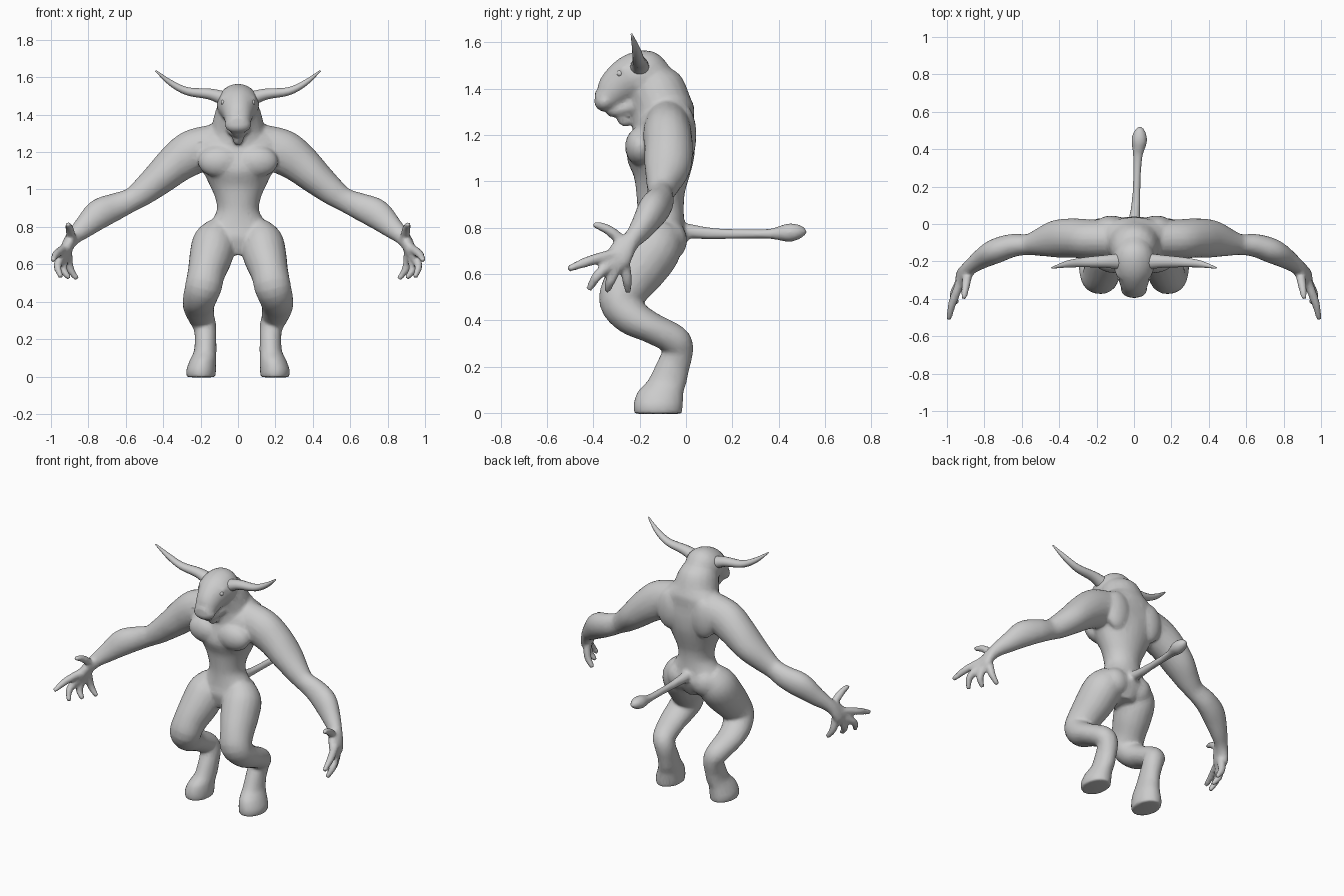
import bpy, bmesh
from mathutils import Vector, Matrix
from math import cos, sin, pi

X, Y, Z = Vector((1, 0, 0)), Vector((0, 1, 0)), Vector((0, 0, 1))


def spline(pts, steps=4):
    """Catmull-Rom through tuples of (x, y, z, half width, half depth)."""
    p = [pts[0]] + list(pts) + [pts[-1]]
    out = []
    for i in range(1, len(p) - 2):
        for k in range(steps):
            t = k / steps
            out.append([0.5 * (2 * b + (c - a) * t + (2 * a - 5 * b + 4 * c - d) * t * t
                               + (3 * b - a - 3 * c + d) * t ** 3)
                        for a, b, c, d in zip(p[i - 1], p[i], p[i + 1], p[i + 2])])
    return out + [list(pts[-1])]


def tube(bm, pts, ref, axis=None, sides=(1,), n=20):
    """Loft elliptical rings along a path; sides=(1, -1) also mirrors it."""
    path = spline(pts)
    for s in sides:
        rings = []
        for i, q in enumerate(path):
            a, b = path[max(i - 1, 0)], path[min(i + 1, len(path) - 1)]
            t = axis or (Vector(b[:3]) - Vector(a[:3])).normalized()
            u = (ref - t * ref.dot(t)).normalized()
            w = t.cross(u)
            ring = []
            for k in range(n):
                ang = 2 * pi * k / n
                c = Vector(q[:3]) + u * max(q[3], .003) * cos(ang) + w * max(q[4], .003) * sin(ang)
                ring.append(bm.verts.new((c.x * s, c.y, c.z)))
            rings.append(ring)
        for r0, r1 in zip(rings, rings[1:]):
            for k in range(n):
                bm.faces.new((r0[k], r0[(k + 1) % n], r1[(k + 1) % n], r1[k]))
        bm.faces.new(rings[0][::-1])
        bm.faces.new(rings[-1])


def blob(bm, loc, size, sides=(1, -1)):
    """Ellipsoid muscle, mirrored by default."""
    for s in sides:
        m = Matrix.Translation((loc[0] * s, loc[1], loc[2])) @ Matrix.Diagonal((*size, 1))
        bmesh.ops.create_uvsphere(bm, u_segments=20, v_segments=12, radius=1, matrix=m)


def finish(bm, name):
    bmesh.ops.recalc_face_normals(bm, faces=bm.faces[:])
    me = bpy.data.meshes.new(name)
    bm.to_mesh(me)
    bm.free()
    for f in me.polygons:
        f.use_smooth = True
    ob = bpy.data.objects.new(name, me)
    bpy.context.collection.objects.link(ob)
    return ob


BOTH = (1, -1)
bm = bmesh.new()

# torso and muscles
tube(bm, [(0, -.12, .65, .07, .08), (0, -.11, .74, .18, .115), (0, -.11, .80, .165, .105),
          (0, -.11, .88, .115, .10), (0, -.11, .95, .12, .105), (0, -.105, 1.02, .15, .12),
          (0, -.11, 1.10, .19, .145), (0, -.10, 1.18, .24, .14), (0, -.09, 1.26, .25, .125),
          (0, -.075, 1.32, .18, .11), (0, -.075, 1.37, .12, .09)], X, Z, n=28)
blob(bm, (.10, -.195, 1.15), (.115, .068, .085))
blob(bm, (.12, -.01, 1.20), (.09, .055, .13))
blob(bm, (.085, -.075, .745), (.09, .08, .09))

# neck, head, muzzle and jaw
tube(bm, [(0, -.10, 1.22, .17, .13), (0, -.105, 1.32, .145, .13),
          (0, -.14, 1.42, .12, .12), (0, -.16, 1.48, .09, .07)], X)
tube(bm, [(0, -.08, 1.44, .06, .05), (0, -.15, 1.455, .105, .105), (0, -.22, 1.45, .112, .105),
          (0, -.29, 1.41, .085, .088), (0, -.345, 1.36, .066, .062), (0, -.385, 1.345, .05, .04)], X)
blob(bm, (0, -.35, 1.345), (.072, .047, .045), (1,))
blob(bm, (.06, -.255, 1.48), (.04, .042, .03))
tube(bm, [(0, -.22, 1.33, .07, .05), (0, -.28, 1.31, .05, .035), (0, -.34, 1.30, .03, .02)], X)
blob(bm, (0, -.26, 1.275), (.03, .04, .04), (1,))

# arms down to the palms
tube(bm, [(.12, -.08, 1.24, .10, .11), (.24, -.08, 1.20, .105, .12), (.33, -.075, 1.14, .105, .107),
          (.42, -.08, 1.06, .10, .09), (.51, -.10, .985, .072, .073), (.57, -.11, .945, .056, .063),
          (.65, -.115, .91, .062, .072), (.74, -.145, .87, .066, .08), (.82, -.19, .80, .052, .06),
          (.88, -.235, .745, .04, .042), (.91, -.275, .70, .055, .034),
          (.925, -.295, .66, .055, .03), (.93, -.305, .635, .04, .022)], Y, sides=BOTH)

# thumb and four fingers
for path in ([(.89, -.27, .735), (.90, -.335, .79), (.91, -.40, .815)],
             [(.92, -.29, .69), (.97, -.42, .655), (.99, -.51, .62)],
             [(.925, -.30, .66), (.965, -.38, .595), (.945, -.42, .53)],
             [(.925, -.29, .65), (.935, -.325, .575), (.90, -.34, .525)],
             [(.91, -.27, .66), (.90, -.255, .58), (.86, -.25, .52)]):
    tube(bm, [(*p, r, r) for p, r in zip(path, (.026, .023, .014))], X, sides=BOTH, n=10)

# bent legs
tube(bm, [(.09, -.10, .79, .08, .09), (.125, -.135, .72, .115, .12), (.145, -.19, .64, .115, .12),
          (.17, -.255, .55, .10, .105), (.185, -.285, .48, .098, .09), (.205, -.235, .415, .09, .08),
          (.21, -.155, .37, .083, .067), (.195, -.05, .315, .07, .066), (.178, -.035, .27, .062, .066),
          (.172, -.055, .20, .057, .07)], X, sides=BOTH)

# feet
tube(bm, [(.173, -.05, .23, .057, .07), (.175, -.08, .14, .06, .085), (.187, -.11, .09, .07, .10),
          (.197, -.12, .035, .08, .107), (.197, -.12, -.004, .076, .103)], X, Z, sides=BOTH)

# tail with tuft
tube(bm, [(0, -.06, .78, .045, .045), (0, .0, .785, .034, .034), (.01, .10, .775, .025, .026),
          (.015, .22, .772, .021, .022), (.02, .36, .773, .026, .022), (.028, .44, .778, .042, .04),
          (.03, .49, .782, .033, .031), (.03, .52, .783, .012, .012)], X)

# fuse everything into one skin
body = finish(bm, "body")
mod = body.modifiers.new("fuse", 'REMESH')
mod.mode, mod.voxel_size, mod.use_smooth_shade = 'VOXEL', .01, True
mod = body.modifiers.new("soften", 'SMOOTH')
mod.factor, mod.iterations = .5, 5
mod = body.modifiers.new("reduce", 'DECIMATE')
mod.ratio = .25

# horns
bm = bmesh.new()
tube(bm, [(.07, -.20, 1.485, .045, .04), (.15, -.20, 1.51, .034, .03), (.27, -.205, 1.525, .026, .022),
          (.36, -.215, 1.57, .018, .016), (.44, -.235, 1.635, .004, .004)], Y, sides=BOTH, n=14)
finish(bm, "horns")

# eyes
bm = bmesh.new()
blob(bm, (.078, -.285, 1.465), (.014, .014, .014))
finish(bm, "eyes")
